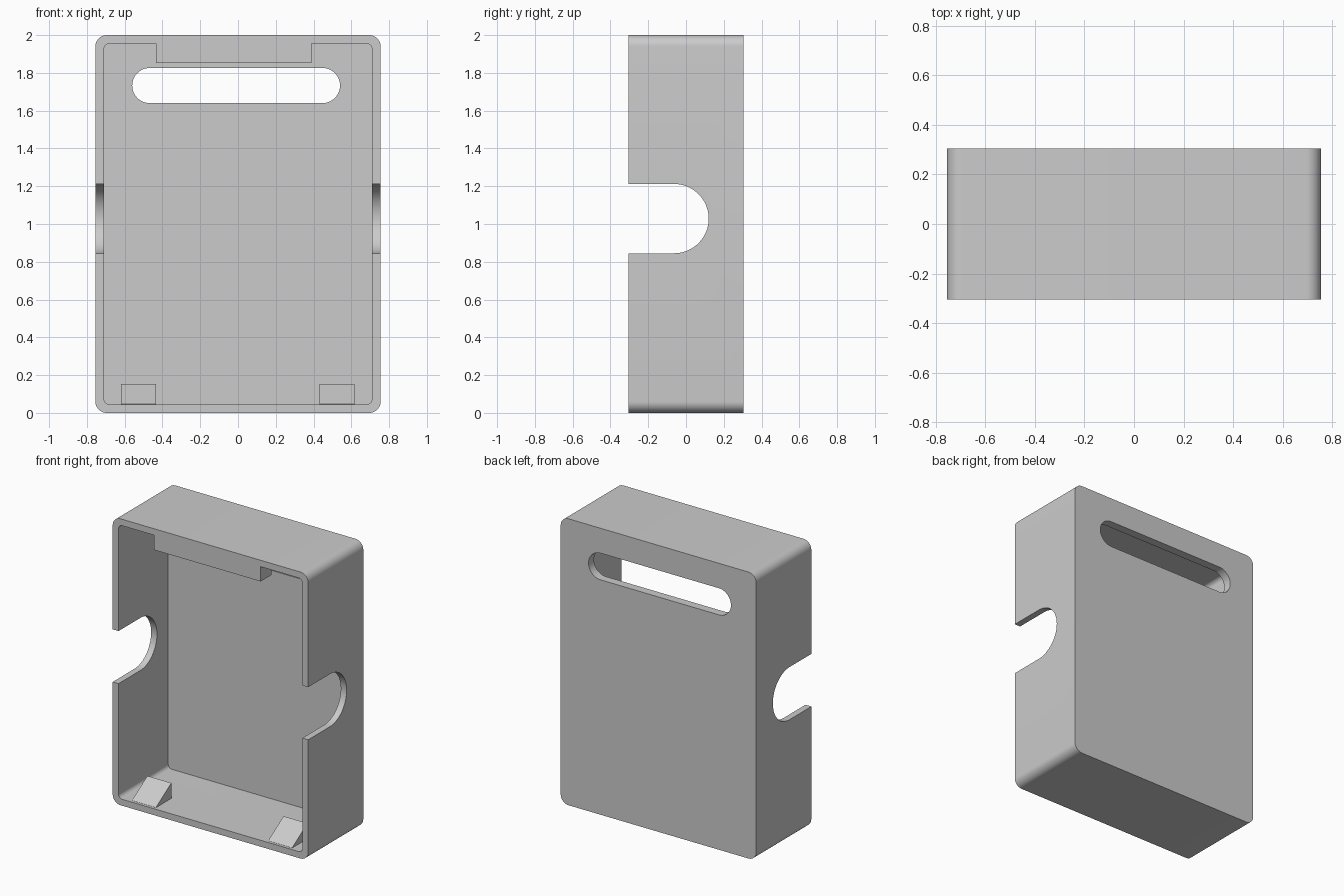
import bpy
import bmesh
from math import pi, cos, sin, radians
from mathutils import Vector

default = bpy.data.objects.get("Cube")
if default:
    bpy.data.objects.remove(default, do_unlink=True)

grey = bpy.data.materials.new("plain_grey")
grey.use_nodes = True
grey.diffuse_color = (0.6, 0.6, 0.6, 1)
grey.node_tree.nodes["Principled BSDF"].inputs["Base Color"].default_value = (0.6, 0.6, 0.6, 1)

# Overall dimensions
W, D, H = 0.755, 0.304, 2.0        # half width, half depth, height
WALL, BACK = 0.045, 0.06           # side and back thickness


def rounded(x0, x1, z0, z1, r, steps):
    """Outline of a rectangle with round corners."""
    corners = [(x1 - r, z1 - r), (x0 + r, z1 - r), (x0 + r, z0 + r), (x1 - r, z0 + r)]
    points = []
    for i, (cx, cz) in enumerate(corners):
        for k in range(steps + 1):
            a = (i + k / steps) * pi / 2
            p = (cx + r * cos(a), cz + r * sin(a))
            if not points or (Vector(p) - Vector(points[-1])).length > 1e-5:
                points.append(p)
    if (Vector(points[0]) - Vector(points[-1])).length < 1e-5:
        points.pop()
    return points


def prism(name, outline, start, end, axis="y"):
    """Extrude an outline along y (outline in x, z) or x (outline in y, z)."""
    def place(p, t):
        return (p[0], t, p[1]) if axis == "y" else (t, p[0], p[1])
    bm = bmesh.new()
    face = bm.faces.new([bm.verts.new(place(p, start)) for p in outline])
    extruded = bmesh.ops.extrude_face_region(bm, geom=[face])["geom"]
    moved = [v for v in extruded if isinstance(v, bmesh.types.BMVert)]
    step = Vector(place((0, 0), end - start))
    bmesh.ops.translate(bm, verts=moved, vec=step)
    bmesh.ops.recalc_face_normals(bm, faces=bm.faces)
    mesh = bpy.data.meshes.new(name)
    bm.to_mesh(mesh)
    bm.free()
    mesh.materials.append(grey)
    ob = bpy.data.objects.new(name, mesh)
    bpy.context.collection.objects.link(ob)
    return ob


def box(x0, x1, z0, z1):
    return [(x0, z0), (x1, z0), (x1, z1), (x0, z1)]


# Open-fronted case
case = prism("case", rounded(-W, W, 0, H, 0.06, 10), -D, D)

cutters = [
    prism("cavity", rounded(-W + WALL, W - WALL, WALL, H - WALL, 0.03, 8), -D - 0.1, D - BACK),
    prism("handle_slot", rounded(-0.56, 0.54, 1.64, 1.826, 0.093, 16), 0, D + 0.1),
    prism("side_notches", rounded(-D - 0.5, 0.12, 0.845, 1.212, 0.1835, 20), -1, 1, "x"),
]

# Lip under the top wall and two ramps on the floor
added = [prism("top_lip", box(-0.435, 0.388, 1.852, H - WALL / 2), -D, -D + 0.12)]
ramp = [(-0.284, 0.02), (-0.284, 0.046), (-0.115, 0.153), (-0.115, 0.02)]
for side, x0 in (("right", -0.62), ("left", 0.432)):
    added.append(prism(side + "_ramp", ramp, x0, x0 + 0.185, "x"))

for ob, mode in [(c, "DIFFERENCE") for c in cutters] + [(a, "UNION") for a in added]:
    mod = case.modifiers.new(ob.name, "BOOLEAN")
    mod.object, mod.operation, mod.solver = ob, mode, "EXACT"

# Bake the cuts and drop the helpers
bpy.context.view_layer.update()
graph = bpy.context.evaluated_depsgraph_get()
baked = bpy.data.meshes.new_from_object(case.evaluated_get(graph))
case.modifiers.clear()
case.data = baked
for ob in cutters + added:
    bpy.data.objects.remove(ob, do_unlink=True)

# Smooth the rounded corners, keep the edges crisp
for ob in bpy.context.selected_objects:
    ob.select_set(False)
case.select_set(True)
bpy.context.view_layer.objects.active = case
bpy.ops.object.shade_smooth_by_angle(angle=radians(30))
